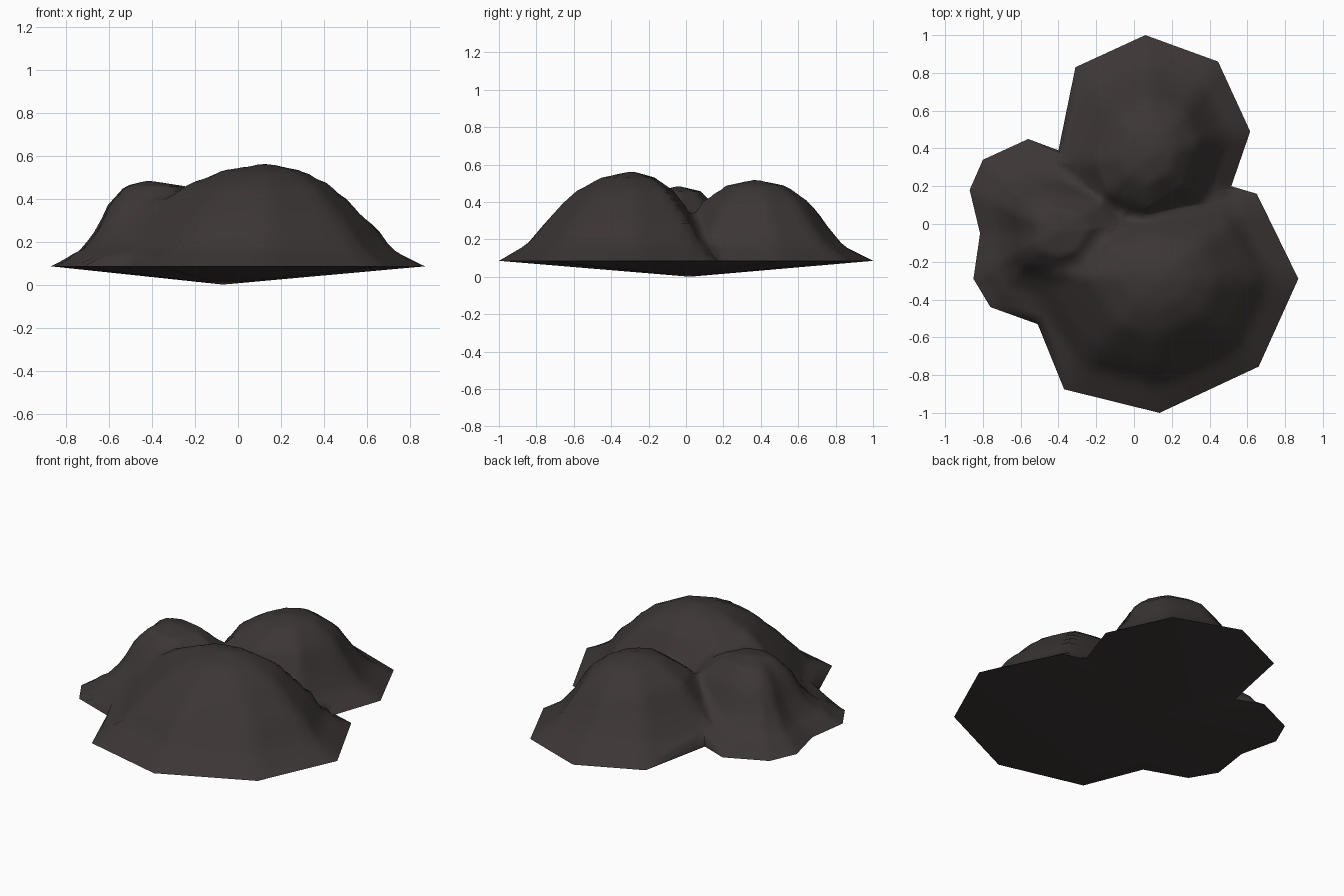
import bpy, bmesh, math
from mathutils import Vector
from mathutils.bvhtree import BVHTree

if "Cube" in bpy.data.objects:
    bpy.data.objects.remove(bpy.data.objects["Cube"])

rock = bpy.data.materials.new("dark brown rock")
rock.diffuse_color = (0.045, 0.037, 0.036, 1)
rock.use_nodes = True
rock.node_tree.nodes["Principled BSDF"].inputs["Base Color"].default_value = rock.diffuse_color
BASE_Z = 0.085
CENTRE = Vector((-0.07, 0.02))
RINGS, SPLITS = 26, 6


def make_object(name, bm, angle):
    me = bpy.data.meshes.new(name)
    bm.to_mesh(me)
    bm.free()
    me.materials.append(rock)
    ob = bpy.data.objects.new(name, me)
    bpy.context.collection.objects.link(ob)
    bpy.ops.object.select_all(action='DESELECT')
    ob.select_set(True)
    bpy.context.view_layer.objects.active = ob
    bpy.ops.object.shade_smooth_by_angle(angle=math.radians(angle))
    return ob


def mound(base, peak, rings, rounding):
    """Guide hill: base outline shrinks towards the peak and gets rounder.
    rings = (fraction of base radius, height)"""
    bm = bmesh.new()
    c = Vector(peak[:2])
    spokes = [Vector(p) - c for p in base]
    mean = sum(s.length for s in spokes) / len(spokes)
    loops = []
    for f, z in [(1, BASE_Z)] + rings:
        loop = []
        for s in spokes:
            blend = rounding * (1 - f)
            p = c + s.normalized() * f * (s.length * (1 - blend) + mean * blend)
            loop.append(bm.verts.new((p.x, p.y, z)))
        loops.append(loop)
    top = bm.verts.new(peak)
    n = len(base)
    for a, b in zip(loops, loops[1:]):
        for i in range(n):
            j = (i + 1) % n
            bm.faces.new((a[i], a[j], b[j], b[i]))
    for i in range(n):
        bm.faces.new((loops[-1][i], loops[-1][(i + 1) % n], top))
    tree = BVHTree.FromBMesh(bm)
    bm.free()
    return tree


# Front hill: the largest, steeper towards the back
front = mound([(0.87, -0.29), (0.65, 0.16), (0.13, 0.22), (-0.45, 0.14),
               (-0.80, -0.25), (-0.37, -0.875), (0.135, -1.0), (0.66, -0.755)],
              (0.13, -0.29, 0.565),
              [(0.80, 0.172), (0.67, 0.287), (0.42, 0.46), (0.23, 0.53)], 0.2)
# Back hill
back = mound([(0.615, 0.49), (0.445, 0.86), (0.06, 1.0), (-0.31, 0.83),
              (-0.56, 0.30), (-0.42, -0.08), (0.06, -0.23), (0.45, 0.02)],
             (0.09, 0.37, 0.52),
             [(0.77, 0.165), (0.62, 0.27), (0.47, 0.40), (0.26, 0.487)], 0.3)
# Left hill: smaller, lobed foot, with a shoulder running into the others
left = mound([(0.36, 0.02), (0.18, 0.34), (-0.36, 0.45), (-0.56, 0.45), (-0.80, 0.34),
              (-0.87, 0.18), (-0.815, -0.05), (-0.85, -0.29), (-0.76, -0.44),
              (-0.37, -0.58), (0.05, -0.50)],
             (-0.42, -0.04, 0.485),
             [(0.70, 0.16), (0.54, 0.25), (0.41, 0.37), (0.24, 0.457)], 0.15)


def smooth_max(a, b, k):
    h = max(k - abs(a - b), 0) / k
    return max(a, b) + h * h * k / 4


def height(p):
    z = -0.05
    for tree in (front, back, left):
        hit = tree.ray_cast(Vector((p.x, p.y, 2)), Vector((0, 0, -1)))[0]
        if hit:
            z = smooth_max(z, hit.z, 0.1)
    return max(z, BASE_Z)


outline = [(0.06, 1.0), (-0.31, 0.83), (-0.40, 0.39), (-0.56, 0.45), (-0.80, 0.34),
           (-0.87, 0.18), (-0.815, -0.05), (-0.85, -0.29), (-0.76, -0.44),
           (-0.51, -0.53), (-0.37, -0.875), (0.135, -1.0), (0.66, -0.755),
           (0.87, -0.29), (0.65, 0.16), (0.515, 0.20), (0.615, 0.49), (0.445, 0.86)]
outline = [Vector(p) for p in outline]

# Rock top: the three hills blended into one surface inside the outline
edge = []
for i, a in enumerate(outline):
    b = outline[(i + 1) % len(outline)]
    edge += [a.lerp(b, t / SPLITS) for t in range(SPLITS)]
n = len(edge)
bm = bmesh.new()
loops = [[bm.verts.new((p.x, p.y, BASE_Z)) for p in edge]]
for r in range(RINGS - 1, 0, -1):
    pts = [CENTRE.lerp(p, r / RINGS) for p in edge]
    loops.append([bm.verts.new((p.x, p.y, height(p))) for p in pts])
top = bm.verts.new((CENTRE.x, CENTRE.y, height(CENTRE)))
for a, b in zip(loops, loops[1:]):
    for i in range(n):
        j = (i + 1) % n
        bm.faces.new((a[i], a[j], b[j], b[i]))
for i in range(n):
    bm.faces.new((loops[-1][i], loops[-1][(i + 1) % n], top))
make_object("rock_top", bm, 80)

# Underside: shallow cone from the outline down to one point
bm = bmesh.new()
rim = [bm.verts.new((p.x, p.y, BASE_Z)) for p in outline]
tip = bm.verts.new((CENTRE.x, CENTRE.y, 0))
for i in range(len(rim)):
    bm.faces.new((rim[(i + 1) % len(rim)], rim[i], tip))
make_object("underside", bm, 30)
